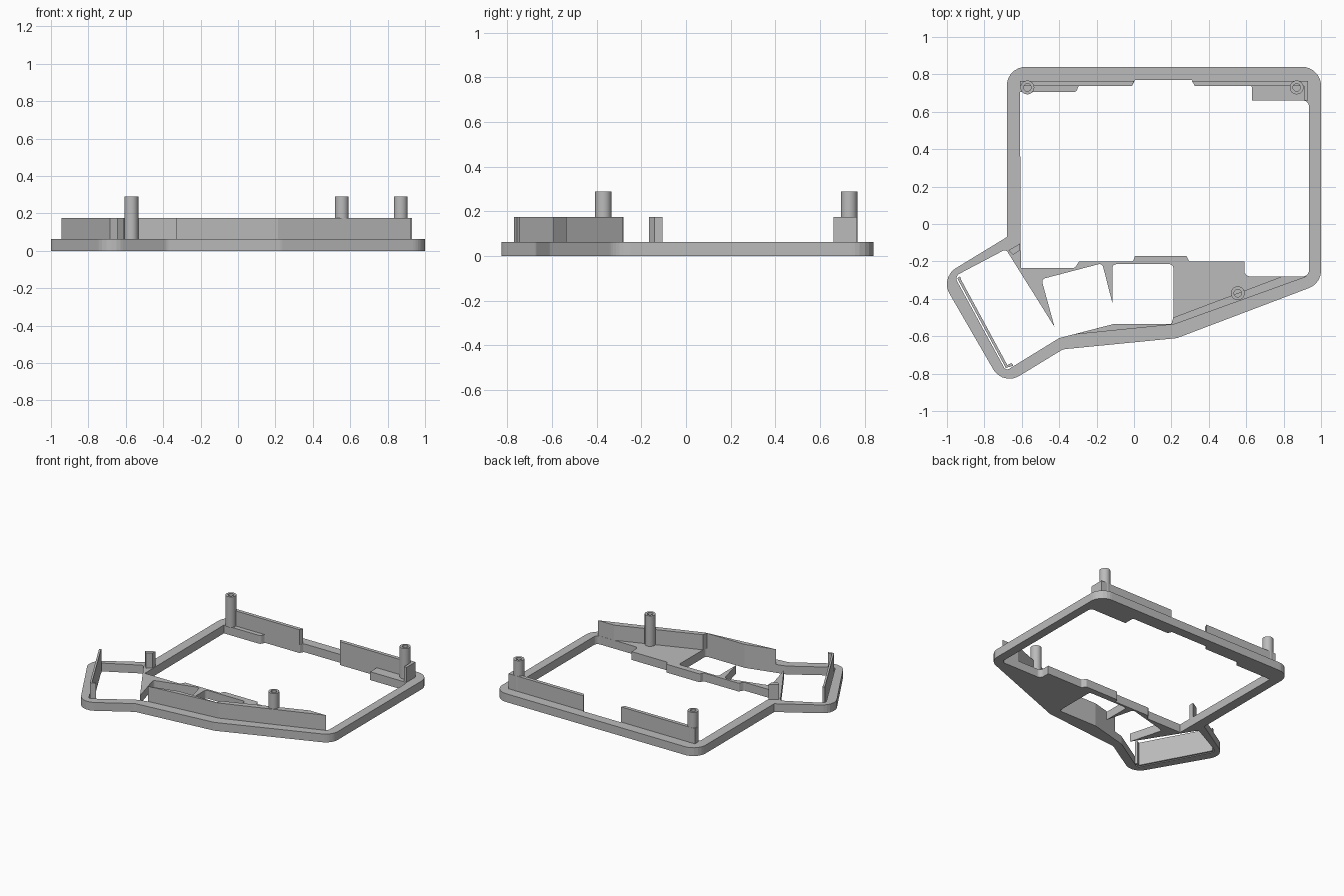
import bpy
import bmesh
import math
from mathutils import Vector

cube = bpy.data.objects.get("Cube")
if cube:
    bpy.data.objects.remove(cube)

PLATE, WALL, POST = 0.062, 0.175, 0.29

grey = bpy.data.materials.new("plain grey")
grey.use_nodes = True
grey.diffuse_color = (0.5, 0.5, 0.5, 1)
grey.node_tree.nodes["Principled BSDF"].inputs["Base Color"].default_value = (0.5, 0.5, 0.5, 1)


def rounded(corners, steps=7):
    """Replace each (x, y, radius) corner by a tangent arc."""
    pts = []
    for i, (x, y, r) in enumerate(corners):
        p = Vector((x, y))
        if not r:
            pts.append(p)
            continue
        a = (Vector(corners[i - 1][:2]) - p).normalized()
        b = (Vector(corners[(i + 1) % len(corners)][:2]) - p).normalized()
        half = a.angle(b) / 2
        centre = p + (a + b).normalized() * (r / math.sin(half))
        start = p + a * (r / math.tan(half)) - centre
        end = p + b * (r / math.tan(half)) - centre
        for k in range(steps + 1):
            pts.append(centre + start.lerp(end, k / steps).normalized() * r)
    return pts


def slab(name, loops, z0, z1):
    """Extrude filled outlines, later loops being holes."""
    curve = bpy.data.curves.new(name, "CURVE")
    curve.dimensions = "2D"
    curve.fill_mode = "BOTH"
    curve.extrude = (z1 - z0) / 2
    for loop in loops:
        pts = rounded([(*c, 0)[:3] for c in loop])
        s = curve.splines.new("POLY")
        s.points.add(len(pts) - 1)
        for sp, p in zip(s.points, pts):
            sp.co = (p.x, p.y, 0, 1)
        s.use_cyclic_u = True
    tmp = bpy.data.objects.new(name + "_outline", curve)
    bpy.context.collection.objects.link(tmp)
    bpy.context.view_layer.update()
    dg = bpy.context.evaluated_depsgraph_get()
    mesh = bpy.data.meshes.new_from_object(tmp.evaluated_get(dg))
    bpy.data.objects.remove(tmp)
    bm = bmesh.new()
    bm.from_mesh(mesh)
    bmesh.ops.remove_doubles(bm, verts=bm.verts, dist=0.0002)
    bmesh.ops.translate(bm, verts=bm.verts, vec=(0, 0, (z0 + z1) / 2))
    bmesh.ops.recalc_face_normals(bm, faces=bm.faces)
    for f in bm.faces:
        f.smooth = False
    bm.to_mesh(mesh)
    bm.free()
    mesh.materials.clear()
    mesh.materials.append(grey)
    obj = bpy.data.objects.new(name, mesh)
    bpy.context.collection.objects.link(obj)
    return obj


# Base frame: outer outline, main window, and the joined key openings
outer = [(-0.68, 0.84, 0.1), (1, 0.84, 0.1), (1, -0.318, 0.1), (0.23, -0.61, 0.08),
         (-0.38, -0.67, 0.06), (-0.701, -0.866, 0.1), (-1.036, -0.287, 0.1), (-0.68, -0.07)]
window = [(-0.61, 0.705), (-0.31, 0.705, 0.02), (-0.295, 0.74, 0.01), (-0.01, 0.74, 0.01),
          (0.005, 0.77, 0.01), (0.31, 0.77, 0.01), (0.325, 0.74, 0.01), (0.63, 0.74, 0.01),
          (0.63, 0.66), (0.935, 0.66, 0.03), (0.935, -0.28, 0.03), (0.59, -0.28, 0.03),
          (0.59, -0.2), (0.295, -0.2, 0.01), (0.28, -0.17, 0.01), (0.005, -0.17, 0.01),
          (-0.005, -0.2, 0.01), (-0.295, -0.2, 0.01), (-0.315, -0.235, 0.02), (-0.605, -0.235)]
keys = [(-0.685, -0.135, 0.02), (-0.96, -0.28, 0.03), (-0.685, -0.785, 0.02), (-0.4, -0.61),
        (-0.11, -0.535), (0.21, -0.535, 0.02), (0.21, -0.215, 0.02), (-0.115, -0.215, 0.02),
        (-0.115, -0.425), (-0.17, -0.21, 0.02), (-0.495, -0.295, 0.02), (-0.425, -0.55)]
slab("base_frame", [outer, window, keys], 0, PLATE)

# Upright walls standing on the frame
walls = {
    "back_wall_right": [(-0.61, 0.765), (0, 0.765), (-0.01, 0.738), (-0.61, 0.738)],
    "back_wall_left": [(0.31, 0.765), (0.93, 0.765), (0.93, 0.66), (0.91, 0.66),
                       (0.91, 0.738), (0.325, 0.738)],
    "front_wall": [(-0.33, -0.592), (0.215, -0.537), (0.925, -0.281), (0.79, -0.281),
                   (0.21, -0.5), (0.2, -0.535), (-0.11, -0.535)],
    "corner_stub": [(-0.67, -0.14), (-0.61, -0.105), (-0.61, -0.14), (-0.645, -0.165)],
}
for name, outline in walls.items():
    slab(name, [outline], PLATE, WALL)

# Thin side wall lining the angled opening
slab("side_wall", [[(-0.945, -0.29), (-0.685, -0.77), (-0.645, -0.757), (-0.655, -0.743),
                    (-0.677, -0.755), (-0.925, -0.297), (-0.93, -0.28)]], 0, WALL)


# Hollow screw posts
def circle(x, y, r, n=24):
    return [(x + r * math.cos(math.tau * k / n), y + r * math.sin(math.tau * k / n))
            for k in range(n)]


posts = {"back_right": (-0.57, 0.73), "back_left": (0.87, 0.73), "front": (0.555, -0.37)}
for name, (x, y) in posts.items():
    post = slab(name + "_post", [circle(x, y, 0.037), circle(x, y, 0.02)], PLATE, POST)
    bpy.context.view_layer.objects.active = post
    bpy.ops.object.select_all(action="DESELECT")
    post.select_set(True)
    bpy.ops.object.shade_smooth_by_angle()
